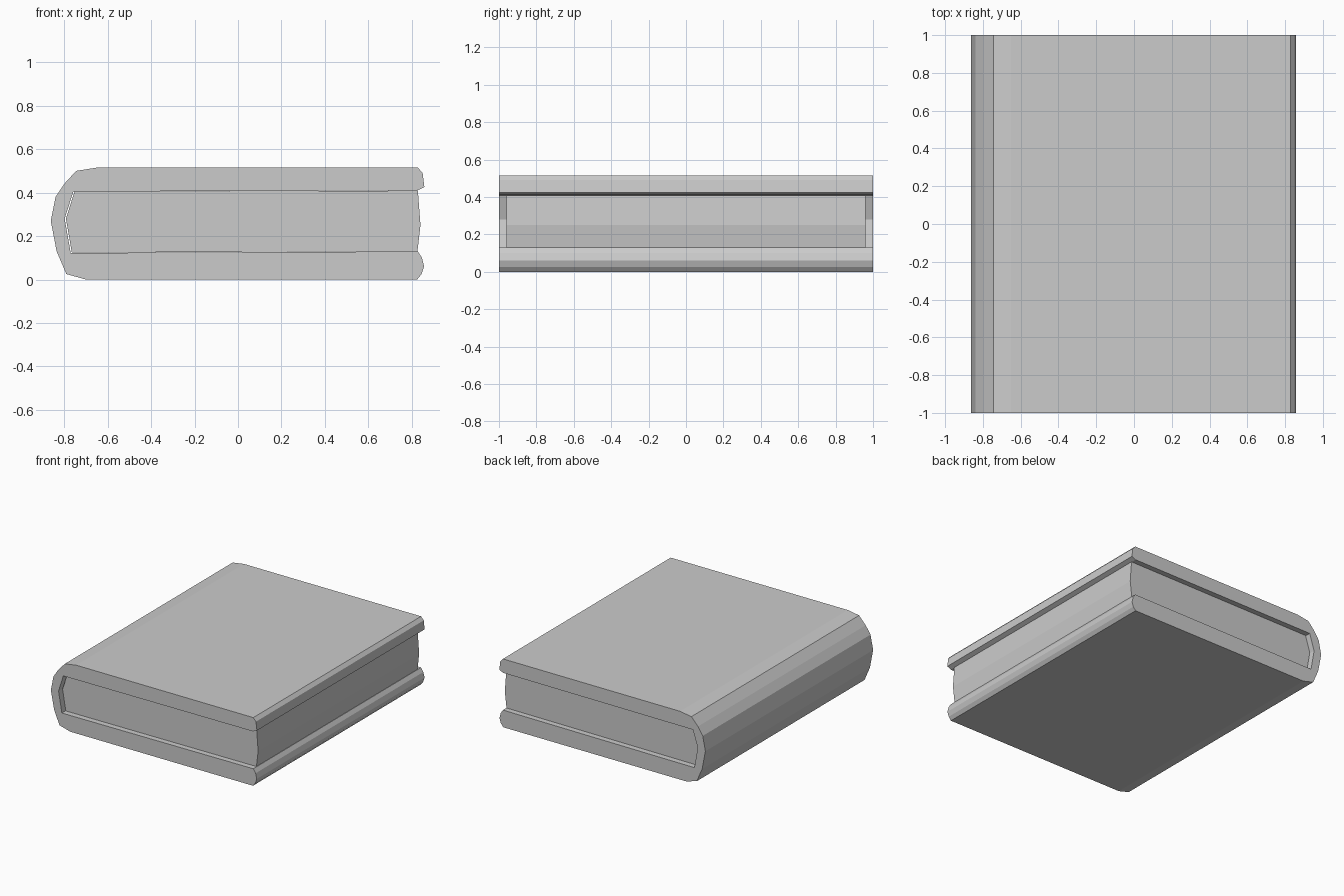
import bpy
import bmesh

cube = bpy.data.objects.get("Cube")
if cube:
    bpy.data.objects.remove(cube, do_unlink=True)

grey = bpy.data.materials.new("plain grey")
grey.use_nodes = True
colour = (0.6, 0.6, 0.6, 1)
grey.diffuse_color = colour
grey.node_tree.nodes["Principled BSDF"].inputs["Base Color"].default_value = colour


def extrude_profile(name, profile, half_depth):
    """Extrude a closed x-z outline evenly along y."""
    bm = bmesh.new()
    face = bm.faces.new([bm.verts.new((x, -half_depth, z)) for x, z in profile])
    result = bmesh.ops.extrude_face_region(bm, geom=[face], use_keep_orig=True)
    moved = [g for g in result["geom"] if isinstance(g, bmesh.types.BMVert)]
    bmesh.ops.translate(bm, verts=moved, vec=(0, 2 * half_depth, 0))
    bmesh.ops.recalc_face_normals(bm, faces=bm.faces)
    mesh = bpy.data.meshes.new(name)
    bm.to_mesh(mesh)
    bm.free()
    mesh.materials.append(grey)
    obj = bpy.data.objects.new(name, mesh)
    bpy.context.collection.objects.link(obj)
    return obj


# Cover: outer spine curve, rounded board edges, then the inner hollow
spine = [(-0.65, 0.515), (-0.745, 0.5), (-0.8, 0.44), (-0.84, 0.38),
         (-0.862, 0.27), (-0.835, 0.13), (-0.79, 0.025), (-0.7, 0)]
lower_edge = [(0.825, 0), (0.845, 0.025), (0.857, 0.06), (0.847, 0.1), (0.828, 0.129)]
hollow = [(-0.77, 0.122), (-0.798, 0.28), (-0.758, 0.405)]
upper_edge = [(0.825, 0.41), (0.858, 0.425), (0.85, 0.49), (0.828, 0.515)]
extrude_profile("cover", spine + lower_edge + hollow + upper_edge, 1)

# Page block: set back from the cover at both ends, bulging at the fore edge
pages = [(-0.765, 0.124), (0.826, 0.13), (0.84, 0.25), (0.828, 0.409),
         (-0.753, 0.404), (-0.792, 0.28)]
extrude_profile("pages", pages, 0.96)
